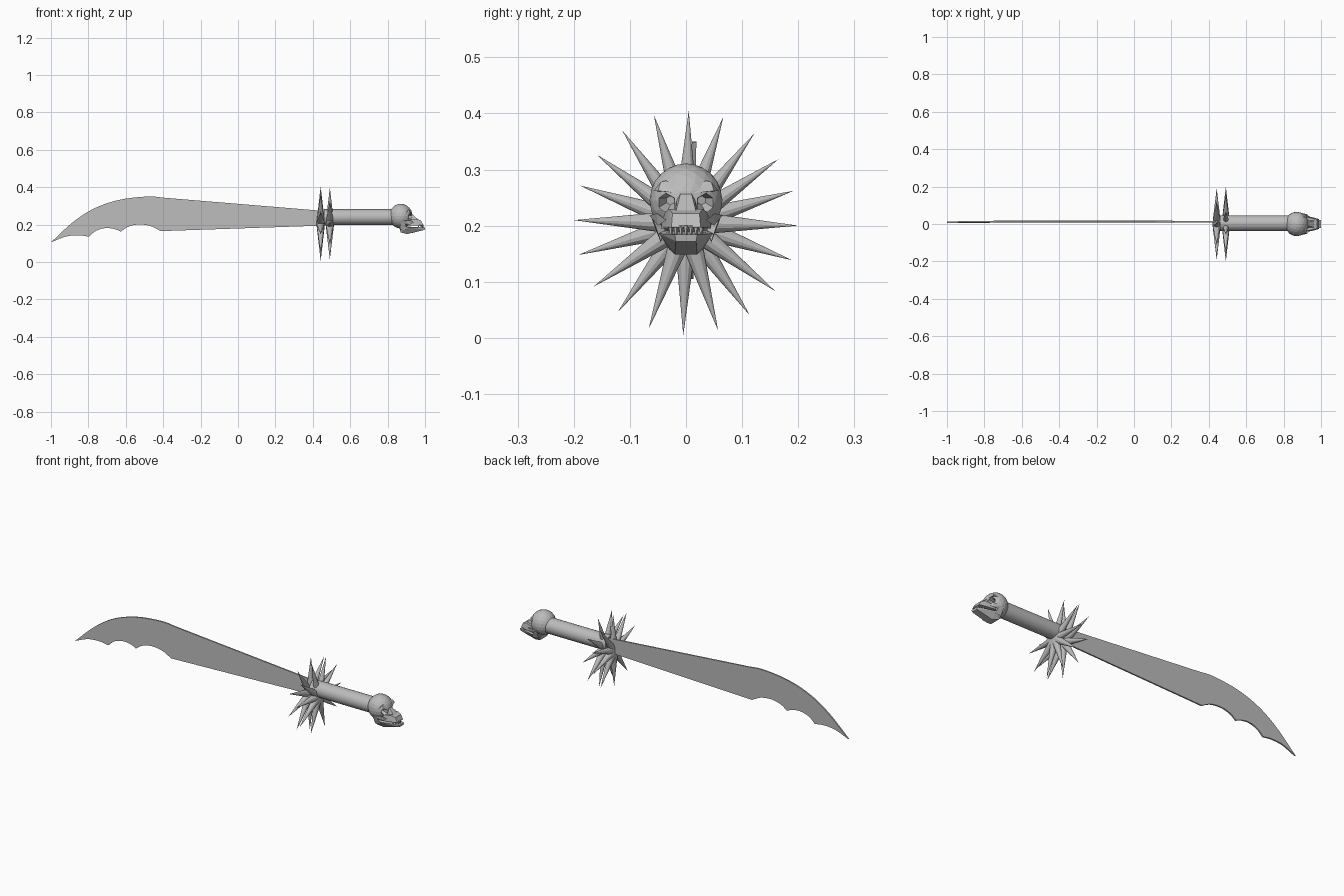
import bpy, bmesh, math
from mathutils import Vector, Matrix

cube = bpy.data.objects.get("Cube")
if cube:
    bpy.data.objects.remove(cube, do_unlink=True)

grey = bpy.data.materials.new("plain grey")
grey.use_nodes = True
COLOR = (0.5, 0.5, 0.5, 1)
grey.diffuse_color = COLOR
grey.node_tree.nodes["Principled BSDF"].inputs["Base Color"].default_value = COLOR


def finish(name, bm):
    bmesh.ops.recalc_face_normals(bm, faces=bm.faces)
    mesh = bpy.data.meshes.new(name)
    bm.to_mesh(mesh)
    bm.free()
    mesh.materials.append(grey)
    ob = bpy.data.objects.new(name, mesh)
    bpy.context.collection.objects.link(ob)
    return ob


def hull(name, points, mirror=True):
    """Convex faceted part; points are mirrored across the y = 0 plane."""
    bm = bmesh.new()
    for x, y, z in points:
        bm.verts.new((x, y, z))
        if mirror and y:
            bm.verts.new((x, -y, z))
    res = bmesh.ops.convex_hull(bm, input=bm.verts)
    loose = [v for v in bm.verts if not v.link_faces]
    bmesh.ops.delete(bm, geom=loose, context='VERTS')
    return finish(name, bm)


def cone(bm, base, tip, r1, r2, sides):
    """Cone or cylinder between two points."""
    base, tip = Vector(base), Vector(tip)
    d = tip - base
    m = Matrix.Translation((base + tip) / 2) @ d.to_track_quat('Z', 'Y').to_matrix().to_4x4()
    bmesh.ops.create_cone(bm, cap_ends=True, segments=sides, radius1=r1, radius2=r2,
                          depth=d.length, matrix=m)


def smooth_path(pts, steps=5):
    """Catmull-Rom curve through a few points."""
    p = [Vector(q) for q in pts]
    p = [2 * p[0] - p[1]] + p + [2 * p[-1] - p[-2]]
    out = []
    for a, b, c, d in zip(p, p[1:], p[2:], p[3:]):
        for i in range(steps):
            t = i / steps
            out.append(0.5 * (2 * b + (c - a) * t + (2 * a - 5 * b + 4 * c - d) * t * t
                              + (3 * b - a - 3 * c + d) * t ** 3))
    return out


# Blade: curved back, scalloped lower edge, slight lean
outline = [Vector((0.47, 0.195)), Vector((0.47, 0.272))]
outline += smooth_path([(-0.39, 0.343), (-0.48, 0.35), (-0.63, 0.333),
                        (-0.765, 0.288), (-0.88, 0.215), (-1, 0.105)])
outline += smooth_path([(-1, 0.105), (-0.92, 0.136), (-0.85, 0.142), (-0.797, 0.135)])
outline += smooth_path([(-0.797, 0.135), (-0.76, 0.166), (-0.71, 0.181), (-0.66, 0.176), (-0.627, 0.162)])
outline += smooth_path([(-0.627, 0.162), (-0.59, 0.187), (-0.535, 0.2), (-0.47, 0.193), (-0.413, 0.165)])
outline.append(Vector((-0.413, 0.165)))
bm = bmesh.new()
lean = lambda z: 0.0115 + 0.02 * (z - 0.2)
face = bm.faces.new([bm.verts.new((p.x, lean(p.y) - 0.004, p.y)) for p in outline])
ext = bmesh.ops.extrude_face_region(bm, geom=[face])
bmesh.ops.translate(bm, vec=(0, 0.008, 0),
                    verts=[v for v in ext['geom'] if isinstance(v, bmesh.types.BMVert)])
finish("blade", bm)

# Guard: two staggered rings of spikes
for name, x, turn in (("front_guard_spikes", 0.442, -1.4), ("rear_guard_spikes", 0.491, 16.6)):
    bm = bmesh.new()
    for i in range(10):
        a = math.radians(turn + 36 * i + 18)
        centre = Vector((x, 0, 0.205))
        cone(bm, centre, centre + 0.2 * Vector((0, math.cos(a), math.sin(a))), 0.023, 0, 12)
    finish(name, bm)

# Grip
bm = bmesh.new()
cone(bm, (0.46, 0.004, 0.24), (0.83, 0.004, 0.24), 0.042, 0.042, 24)
grip = finish("grip", bm)
bpy.context.view_layer.objects.active = grip
grip.select_set(True)
bpy.ops.object.shade_smooth_by_angle(angle=math.radians(30))

# Skull pommel: faceted cranium with carved eye sockets
bm = bmesh.new()
bmesh.ops.create_icosphere(bm, subdivisions=3, radius=1,
                           matrix=Matrix.Translation((0.87, 0, 0.245)) @ Matrix.Diagonal((0.063, 0.065, 0.066, 1)))
cranium = finish("skull_cranium", bm)
bm = bmesh.new()
for s in (-1, 1):
    cone(bm, (0.955, s * 0.045, 0.235), (0.89, s * 0.028, 0.245), 0.03, 0.008, 6)
cutter = finish("eye_socket_cutter", bm)
cutter.hide_render = True
cutter.hide_viewport = True
mod = cranium.modifiers.new("eye sockets", 'BOOLEAN')
mod.operation = 'DIFFERENCE'
mod.object = cutter

# Face: brow, nose bridge, upper jaw, lower jaw
hull("skull_brow", [(0.9, 0.058, 0.262), (0.915, 0.045, 0.278), (0.93, 0.012, 0.258),
                    (0.922, 0.05, 0.262), (0.9, 0.02, 0.285)])
hull("skull_nose_bridge", [(0.9, 0.014, 0.265), (0.932, 0.01, 0.256), (0.965, 0.018, 0.225),
                           (0.955, 0.024, 0.205), (0.9, 0.02, 0.205)])
hull("skull_upper_jaw", [(0.9, 0.04, 0.222), (0.955, 0.03, 0.23), (0.978, 0.024, 0.222),
                         (0.99, 0.026, 0.197), (0.955, 0.036, 0.196), (0.9, 0.045, 0.195)])
hull("skull_lower_jaw", [(0.86, 0.045, 0.192), (0.87, 0.03, 0.158), (0.905, 0.02, 0.149),
                         (0.97, 0.018, 0.165), (0.998, 0.018, 0.172), (1.0, 0.02, 0.184),
                         (0.95, 0.034, 0.184), (0.9, 0.048, 0.186)])

# Cheekbones and jaw hinges on both sides
for side, s in (("left", 1), ("right", -1)):
    hull(side + "_cheekbone", [(0.87, s * 0.05, 0.222), (0.87, s * 0.065, 0.218), (0.925, s * 0.052, 0.222),
                               (0.945, s * 0.035, 0.21), (0.92, s * 0.05, 0.2), (0.87, s * 0.05, 0.2)], False)
    hull(side + "_jaw_hinge", [(0.865, s * 0.062, 0.215), (0.885, s * 0.06, 0.215), (0.87, s * 0.045, 0.17),
                               (0.91, s * 0.045, 0.172), (0.875, s * 0.035, 0.2)], False)

# Teeth along the front of both jaws
bm = bmesh.new()
for i in range(-3, 4):
    x, y = 0.988 - 0.0025 * i * i, 0.009 * i
    cone(bm, (x, y, 0.2), (x, y, 0.182), 0.005, 0.002, 5)
finish("teeth", bm)
